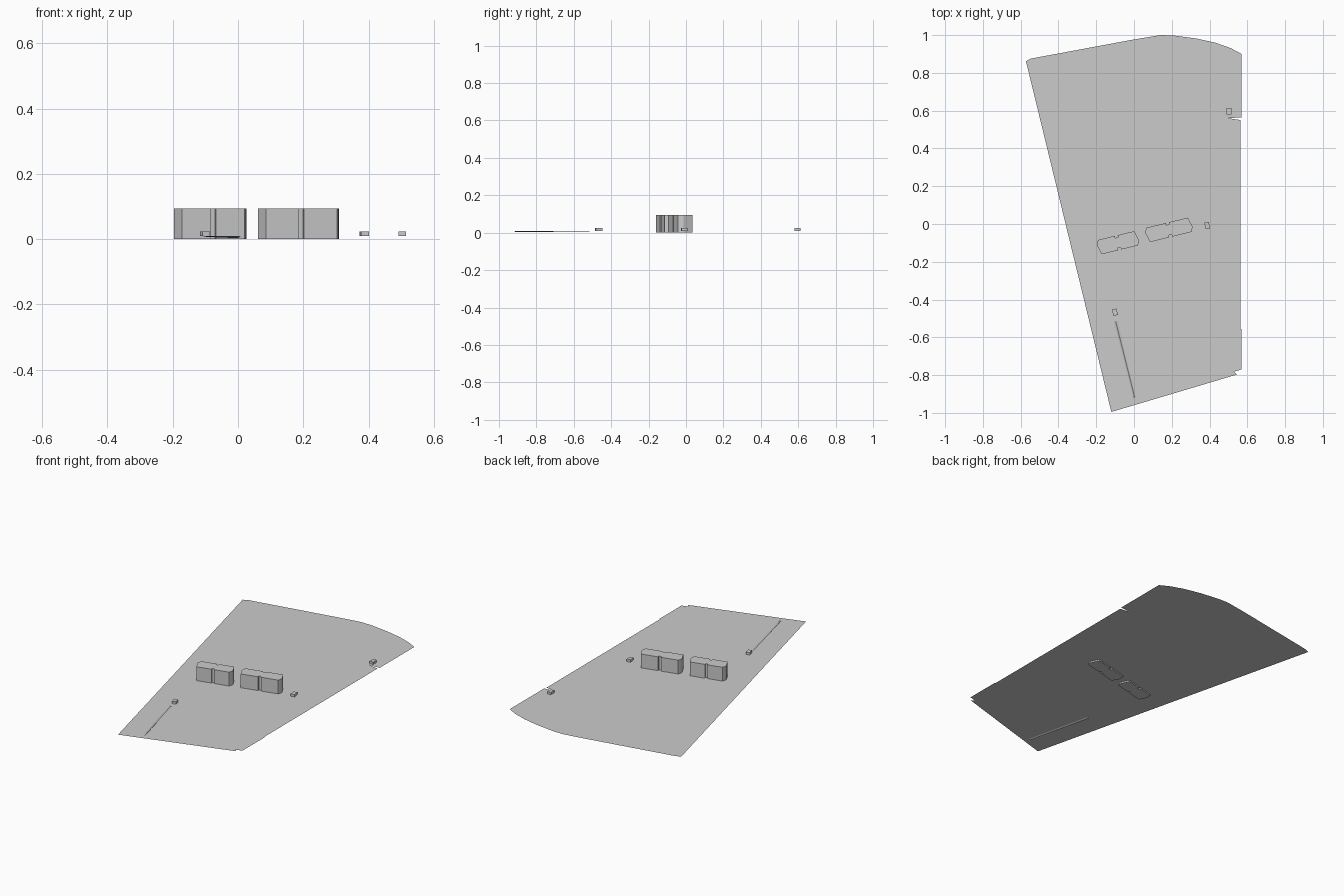
import bpy, bmesh, math
from mathutils import Matrix, Vector

if "Cube" in bpy.data.objects:
    bpy.data.objects.remove(bpy.data.objects["Cube"])

GROUND = 0.009
TILT = math.radians(13.7)


def make_object(name, bm):
    mesh = bpy.data.meshes.new(name)
    bm.to_mesh(mesh)
    bm.free()
    obj = bpy.data.objects.new(name, mesh)
    bpy.context.collection.objects.link(obj)
    return obj


def prism(name, outline, center, angle, z0, z1):
    bm = bmesh.new()
    base = bm.faces.new([bm.verts.new((x, y, 0)) for x, y in outline])
    ext = bmesh.ops.extrude_face_region(bm, geom=[base], use_keep_orig=True)
    top = [v for v in ext["geom"] if isinstance(v, bmesh.types.BMVert)]
    bmesh.ops.translate(bm, verts=top, vec=(0, 0, z1 - z0))
    bmesh.ops.recalc_face_normals(bm, faces=bm.faces)
    bm.transform(Matrix.Translation((*center, z0)) @ Matrix.Rotation(angle, 4, 'Z'))
    return make_object(name, bm)


# Thin ground sheet with a shallow tapered ditch cut into it
border = [(-0.12, -0.995), (0.545, -0.797), (0.53, -0.782), (0.57, -0.77),
          (0.57, -0.555), (0.565, -0.555), (0.565, 0.55), (0.50, 0.56),
          (0.57, 0.565), (0.57, 0.90), (0.51, 0.932), (0.43, 0.96),
          (0.33, 0.982), (0.21, 0.998), (0.14, 1.0), (0.0, 0.977),
          (-0.545, 0.876), (-0.572, 0.862)]
rim = [(-0.106, -0.515), (-0.085, -0.515), (0.008, -0.914), (-0.003, -0.918)]

bm = bmesh.new()


def ring(points):
    vs = [bm.verts.new((x, y, GROUND)) for x, y in points]
    return vs, [bm.edges.new((vs[i], vs[(i + 1) % len(vs)])) for i in range(len(vs))]


_, outer_edges = ring(border)
hole, hole_edges = ring(rim)
bmesh.ops.triangle_fill(bm, edges=outer_edges + hole_edges,
                        use_beauty=True, normal=(0, 0, 1))
near = bm.verts.new((-0.096, -0.518, 0.007))
far = bm.verts.new((0.002, -0.912, 0.003))
a, b, c, d = hole
for face in ((a, near, b), (b, near, far, c), (c, far, d), (d, far, near, a)):
    bm.faces.new(face)
bm.normal_update()
for f in bm.faces:
    if f.normal.z < 0:
        f.normal_flip()
make_object("ground_sheet", bm)


# Two long blocks with bowed ends and a notch in the middle of each long side
def block_outline(hl, hw):
    n, depth = 0.008, 0.011
    side = [(-hl + 0.014, -hw), (-n, -hw), (-n, -hw + depth), (n, -hw + depth),
            (n, -hw), (hl - 0.014, -hw), (hl - 0.006, -hw * 0.7),
            (hl - 0.001, -hw * 0.3)]
    return side + [(-x, -y) for x, y in side]


prism("left_building", block_outline(0.112, 0.039), (-0.085, -0.099), TILT, 0, 0.094)
prism("right_building", block_outline(0.126, 0.039), (0.185, -0.031), TILT, 0, 0.094)

# Small huts
hut = [(-0.012, -0.017), (0.012, -0.017), (0.012, 0.017), (-0.012, 0.017)]
for name, pos, angle in (("north_hut", (0.503, 0.596), 0),
                         ("east_hut", (0.387, -0.008), math.radians(8)),
                         ("south_hut", (-0.101, -0.467), TILT)):
    prism(name, hut, pos, angle, GROUND, 0.024)
